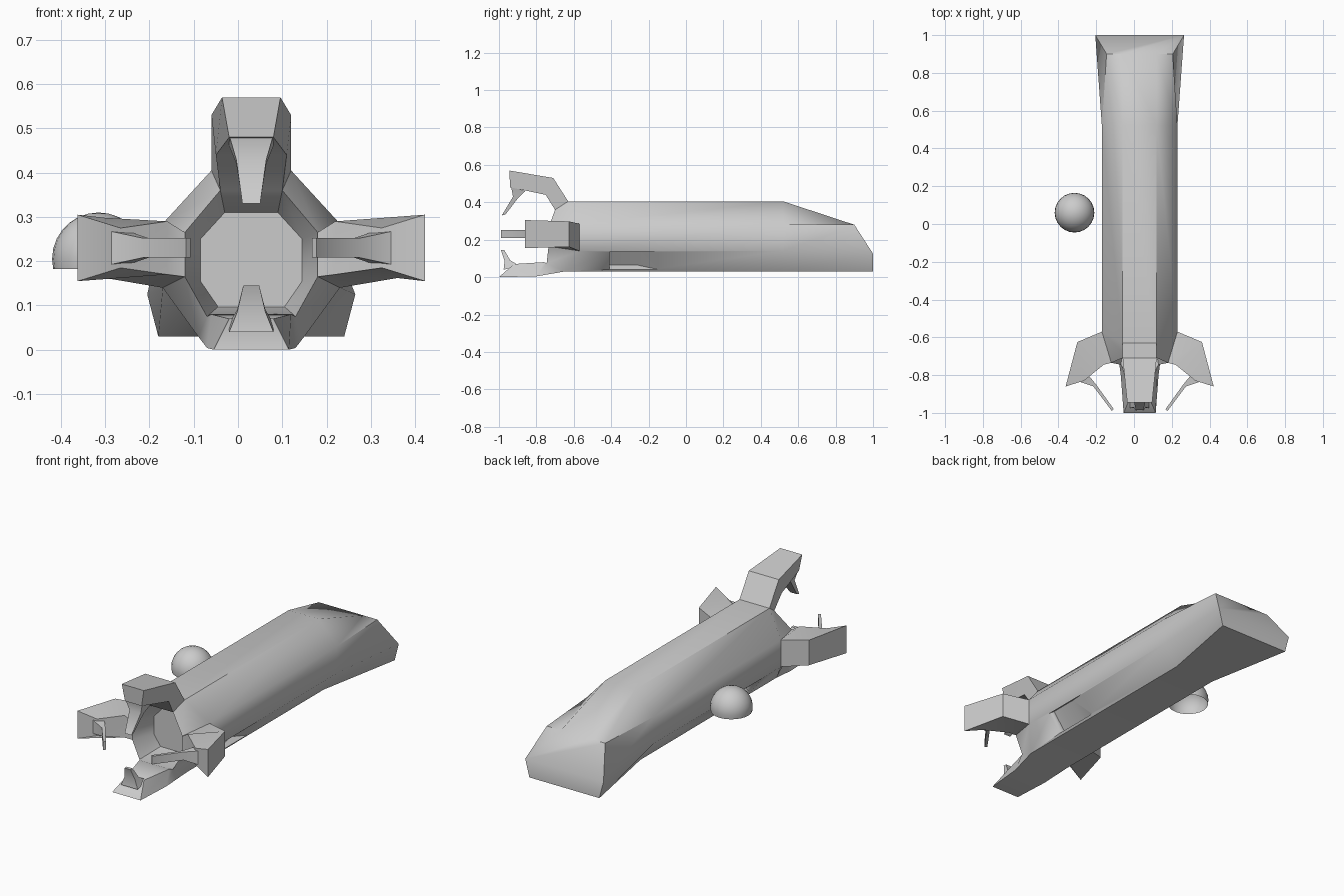
import bpy, bmesh
from mathutils import Vector

if "Cube" in bpy.data.objects:
    bpy.data.objects.remove(bpy.data.objects["Cube"])

CX = 0.03  # centre line of the hull


def finish(bm, name, angle=0.82):
    bmesh.ops.recalc_face_normals(bm, faces=bm.faces)
    me = bpy.data.meshes.new(name)
    bm.to_mesh(me)
    bm.free()
    ob = bpy.data.objects.new(name, me)
    bpy.context.collection.objects.link(ob)
    bpy.ops.object.select_all(action='DESELECT')
    bpy.context.view_layer.objects.active = ob
    ob.select_set(True)
    bpy.ops.object.shade_smooth_by_angle(angle=angle)
    return ob


def ring(bm, half):
    """Eight-sided ring from four right-hand points, mirrored to the left."""
    right = [bm.verts.new((CX + x, y, z)) for x, y, z in half]
    left = [bm.verts.new((CX - x, y, z)) for x, y, z in reversed(half)]
    return right + left


def bridge(bm, a, b, skip=()):
    n = len(a)
    for i in range(n):
        if i not in skip:
            j = (i + 1) % n
            bm.faces.new((a[i], a[j], b[j], b[i]))


def place(side, a, y, w):
    """Point on an arm: a = reach, w = offset across the arm."""
    if side == 'right':
        return (CX + a, y, 0.23 + w)
    if side == 'left':
        return (CX - a, y, 0.23 + w)
    return (CX + w, y, a)


# Hull rings: tail, slope start, collar, mouth rim, recess floor
SECTION = [(0.09, 0.405), (0.2, 0.285), (0.2, 0.14), (0.12, 0.03)]
bm = bmesh.new()
tail = ring(bm, [(0.09, 0.9, 0.28), (0.175, 0.9, 0.28),
                 (0.235, 1.0, 0.125), (0.21, 1.0, 0.03)])
slope = ring(bm, [(x, 0.52, z) for x, z in SECTION])
collar = ring(bm, [(x, y, z) for (x, z), y in zip(SECTION, (-0.63, -0.57, -0.57, -0.65))])
rim = ring(bm, [(0.07, -0.70, 0.36), (0.15, -0.735, 0.265),
                (0.15, -0.735, 0.165), (0.1, -0.745, 0.075)])
floor = ring(bm, [(0.06, -0.6, 0.31), (0.115, -0.6, 0.25),
                  (0.115, -0.6, 0.155), (0.075, -0.6, 0.097)])
bridge(bm, tail, slope)
bridge(bm, slope, collar)
bridge(bm, collar, rim, skip=(1, 3, 5, 7))
bridge(bm, rim, floor)
bm.faces.new(floor)
bm.faces.new([tail[i] for i in (5, 6, 7, 0, 1, 2)])  # slanted tail face
bm.faces.new([tail[i] for i in (2, 3, 4, 5)])

# Grabber arms: each section is (outer reach, y, half width), (inner reach, y, half width)
SIDE_ARM = [((0.33, -0.625, 0.068), (0.19, -0.745, 0.06)),
            ((0.392, -0.86, 0.075), (0.295, -0.83, 0.045))]
ARMS = {
    'top': (7, -1, [((0.53, -0.71, 0.09), (0.44, -0.75, 0.08)),
                    ((0.57, -0.945, 0.066), (0.48, -0.94, 0.05))]),
    'right': (1, 1, SIDE_ARM),
    'bottom': (3, 1, [((0.004, -0.80, 0.1), (0.08, -0.76, 0.09)),
                      ((0.0, -1.0, 0.085), (0.07, -0.92, 0.05))]),
    'left': (5, -1, SIDE_ARM),
}
for side, (i, s, sections) in ARMS.items():
    j = (i + 1) % 8
    prev = [collar[i], collar[j], rim[j], rim[i]]
    for (oa, oy, ow), (ia, iy, iw) in sections:
        cur = [bm.verts.new(place(side, a, y, w)) for a, y, w in
               ((oa, oy, s * ow), (oa, oy, -s * ow), (ia, iy, -s * iw), (ia, iy, s * iw))]
        bridge(bm, prev, cur)
        prev = cur
    bm.faces.new(prev)
hull = finish(bm, 'hull_with_arms')

# Ramped pocket cut into each lower side facet
for s in (1, -1):
    top, low = Vector((0.2, 0.14)), Vector((0.12, 0.03))
    normal = Vector((0.809, -0.588))
    cb = bmesh.new()
    loops = []
    for t in (0.05, 0.9):
        p = top.lerp(low, t)
        loop = []
        for y, d in ((-0.41, -0.03), (-0.41, 0.04), (-0.26, 0.04), (-0.15, 0.0), (-0.13, -0.03)):
            q = p - normal * d
            loop.append(cb.verts.new((CX + s * q.x, y, q.y)))
        loops.append(loop)
    bridge(cb, *loops)
    for loop in loops:
        cb.faces.new(loop)
    cutter = finish(cb, 'pocket_cutter')
    cutter.hide_render = True
    mod = hull.modifiers.new('pocket', 'BOOLEAN')
    mod.operation = 'DIFFERENCE'
    mod.solver = 'EXACT'
    mod.object = cutter
    bpy.context.view_layer.objects.active = hull
    bpy.ops.object.modifier_apply(modifier=mod.name)
    bpy.data.objects.remove(cutter)

# Claw teeth: (reach, y) outside, (reach, y) inside, half width
SIDE_TOOTH = [(0.32, -0.835, 0.28, -0.79, 0.038),
              (0.245, -0.86, 0.232, -0.848, 0.022),
              (0.147, -0.99, 0.137, -0.98, 0.022)]
TEETH = {
    'top': [(0.485, -0.935, 0.46, -0.86, 0.05),
            (0.43, -0.925, 0.42, -0.90, 0.034),
            (0.33, -0.985, 0.335, -0.965, 0.02)],
    'right': SIDE_TOOTH,
    'left': SIDE_TOOTH,
    'bottom': [(0.04, -0.975, 0.06, -0.89, 0.05),
               (0.085, -0.97, 0.09, -0.94, 0.032),
               (0.145, -0.99, 0.145, -0.972, 0.018)],
}
for side, sections in TEETH.items():
    bm = bmesh.new()
    loops = [[bm.verts.new(place(side, a, y, w)) for a, y, w in
              ((oa, oy, h), (oa, oy, -h), (ia, iy, -h), (ia, iy, h))]
             for oa, oy, ia, iy, h in sections]
    for a, b in zip(loops, loops[1:]):
        bridge(bm, a, b)
    bm.faces.new(loops[0])
    bm.faces.new(loops[-1])
    finish(bm, side + '_claw_tooth')

# Floating dome beside the hull, open underneath
bm = bmesh.new()
bmesh.ops.create_uvsphere(bm, u_segments=24, v_segments=14, radius=0.105)
bmesh.ops.translate(bm, verts=bm.verts, vec=(-0.315, 0.06, 0.205))
bmesh.ops.bisect_plane(bm, geom=bm.verts[:] + bm.edges[:] + bm.faces[:],
                       plane_co=(0, 0, 0.182), plane_no=(0, 0, 1), clear_inner=True)
finish(bm, 'side_dome')
